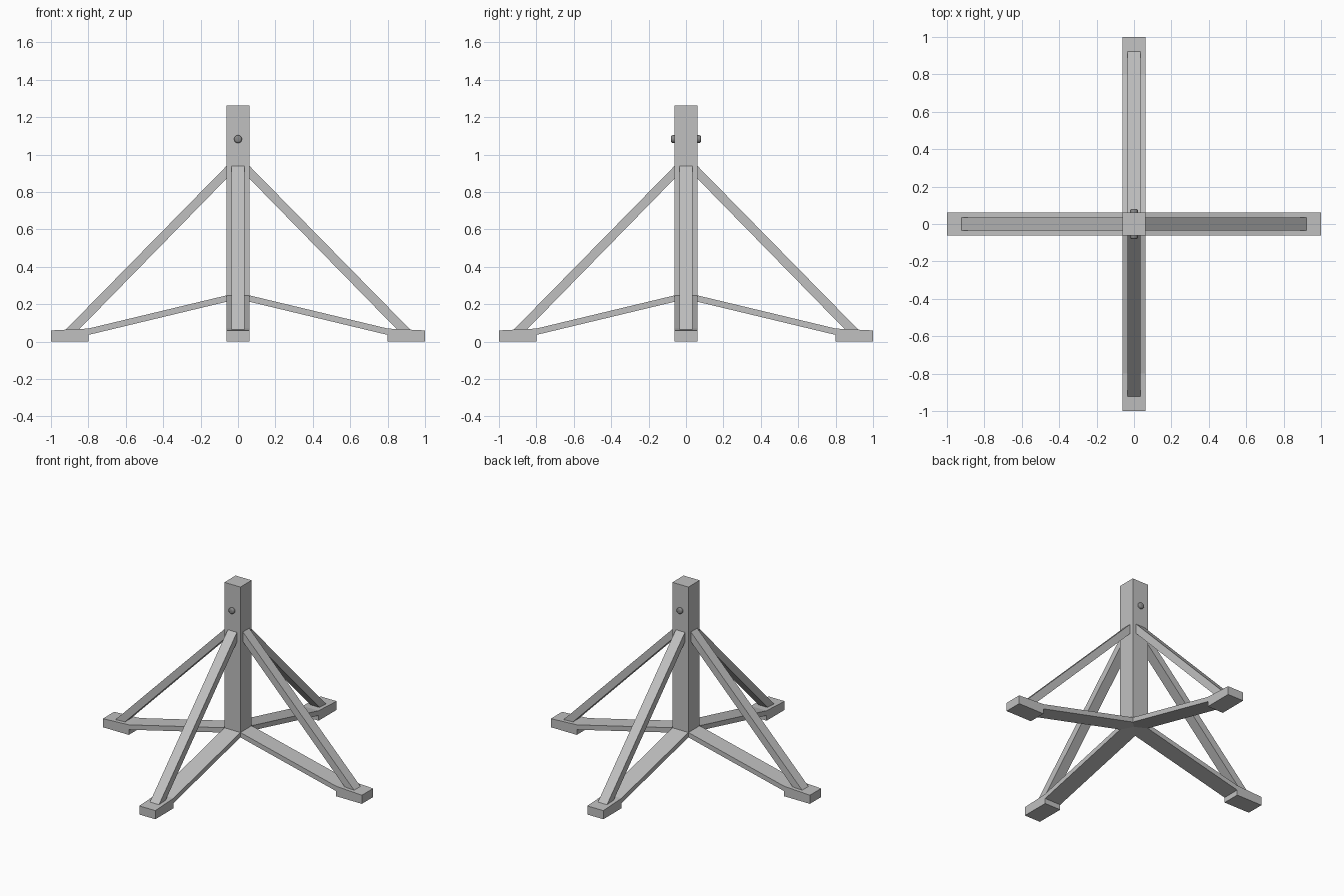
import bpy, bmesh, math
from mathutils import Matrix

cube = bpy.data.objects.get("Cube")
if cube:
    bpy.data.objects.remove(cube, do_unlink=True)


def make_material(name, grey):
    mat = bpy.data.materials.new(name)
    mat.use_nodes = True
    colour = (grey, grey, grey, 1)
    mat.diffuse_color = colour
    mat.node_tree.nodes["Principled BSDF"].inputs["Base Color"].default_value = colour
    return mat


wood = make_material("stand grey", 0.53)
metal = make_material("bolt grey", 0.25)


def add_object(name, bm, mat):
    bmesh.ops.recalc_face_normals(bm, faces=bm.faces)
    mesh = bpy.data.meshes.new(name)
    bm.to_mesh(mesh)
    bm.free()
    mesh.materials.append(mat)
    obj = bpy.data.objects.new(name, mesh)
    bpy.context.collection.objects.link(obj)
    return obj


def extruded_profile(name, points, half_width, angle):
    """Side profile in (distance, height), given width and turned about z."""
    bm = bmesh.new()
    face = bm.faces.new([bm.verts.new((r, -half_width, z)) for r, z in points])
    result = bmesh.ops.extrude_face_region(bm, geom=[face])
    moved = [v for v in result["geom"] if isinstance(v, bmesh.types.BMVert)]
    bmesh.ops.translate(bm, verts=moved, vec=(0, 2 * half_width, 0))
    bmesh.ops.rotate(bm, verts=bm.verts, matrix=Matrix.Rotation(angle, 3, "Z"))
    return add_object(name, bm, wood)


HALF = 0.062

# Central post
bottom, top = 0.235, 1.262
bm = bmesh.new()
bmesh.ops.create_cube(bm, size=1)
bmesh.ops.scale(bm, verts=bm.verts, vec=(2 * HALF, 2 * HALF, top - bottom))
bmesh.ops.translate(bm, verts=bm.verts, vec=(0, 0, (top + bottom) / 2))
add_object("post", bm, wood)

# Four sloping legs with flat feet, each with a diagonal brace
leg = [(0, 0.228), (0.8, 0.036), (0.8, 0), (1, 0), (1, 0.06), (0.8, 0.07), (0, 0.262)]
brace = [(0.05, 0.883), (0.855, 0.06), (0.925, 0.06), (0.05, 0.951)]
for i, side in enumerate(("left", "back", "right", "front")):
    angle = i * math.pi / 2
    extruded_profile(side + "_leg", leg, HALF, angle)
    extruded_profile(side + "_brace", brace, 0.035, angle)

# Bolt through the post, with rounded heads
bm = bmesh.new()
bmesh.ops.create_cone(bm, cap_ends=True, segments=20, radius1=0.021,
                      radius2=0.021, depth=0.16)
rims = [e for e in bm.edges if abs(e.verts[0].co.z - e.verts[1].co.z) < 0.001]
bmesh.ops.bevel(bm, geom=rims, offset=0.009, segments=3, profile=0.5, affect="EDGES")
bmesh.ops.rotate(bm, verts=bm.verts, matrix=Matrix.Rotation(math.pi / 2, 3, "X"))
bmesh.ops.translate(bm, verts=bm.verts, vec=(0, 0, 1.083))
bolt = add_object("bolt", bm, metal)
bpy.ops.object.select_all(action="DESELECT")
bolt.select_set(True)
bpy.context.view_layer.objects.active = bolt
bpy.ops.object.shade_smooth_by_angle(angle=math.radians(40))
